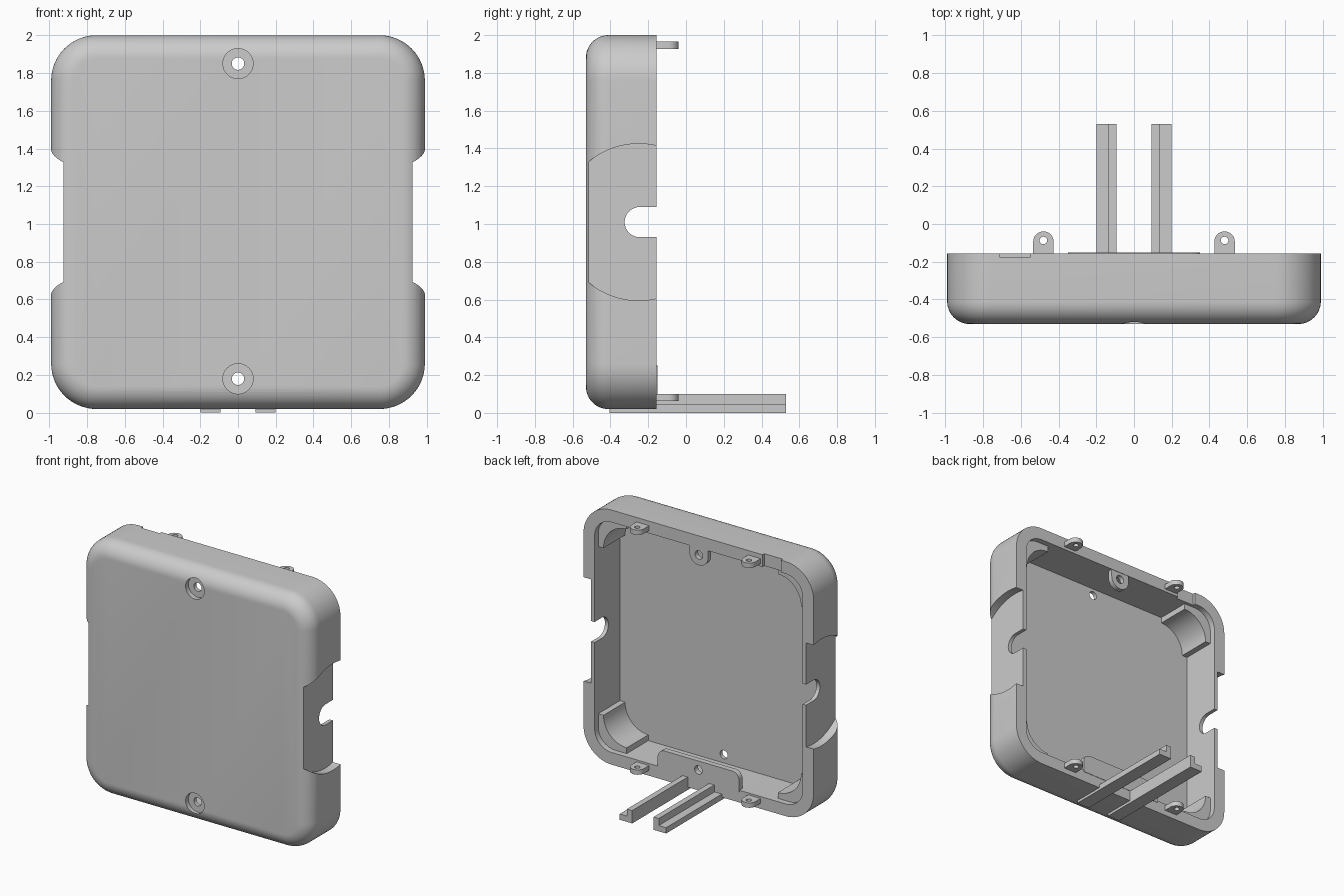
import bpy, bmesh, math

old = bpy.data.objects.get("Cube")
if old:
    bpy.data.objects.remove(old, do_unlink=True)

grey = bpy.data.materials.new("light_grey_plastic")
grey.use_nodes = True
grey.diffuse_color = (0.6, 0.6, 0.6, 1)
grey.node_tree.nodes["Principled BSDF"].inputs["Base Color"].default_value = (0.6, 0.6, 0.6, 1)

MID = 1.01                      # height of the case centre
BACK, FRONT, FLOOR = -0.155, -0.53, -0.465
HOLES = (0.18, 1.85)            # heights of the two screws


def arc(cx, cy, r, a0, a1, n=16):
    return [(cx + r * math.cos(math.radians(a0 + (a1 - a0) * i / n)),
             cy + r * math.sin(math.radians(a0 + (a1 - a0) * i / n))) for i in range(n + 1)]


def circle(cx, cy, r, n=48):
    return arc(cx, cy, r, 0, 360, n)[:-1]


def rect(x0, x1, y0, y1):
    return [(x0, y0), (x1, y0), (x1, y1), (x0, y1)]


def rounded(x0, x1, y0, y1, r):
    return (arc(x1 - r, y1 - r, r, 0, 90) + arc(x0 + r, y1 - r, r, 90, 180)
            + arc(x0 + r, y0 + r, r, 180, 270) + arc(x1 - r, y0 + r, r, 270, 360))


def loft(name, layers, axis):
    """Skin a stack of (offset, outline) layers along an axis and cap both ends."""
    place = {"x": lambda t, a, b: (t, a, b),
             "y": lambda t, a, b: (a, t, b),
             "z": lambda t, a, b: (a, b, t)}[axis]
    bm = bmesh.new()
    rings = [[bm.verts.new(place(t, a, b)) for a, b in pts] for t, pts in layers]
    for low, high in zip(rings, rings[1:]):
        for i in range(len(low)):
            j = (i + 1) % len(low)
            bm.faces.new((low[i], low[j], high[j], high[i]))
    bm.faces.new(rings[0])
    bm.faces.new(rings[-1])
    bmesh.ops.recalc_face_normals(bm, faces=bm.faces)
    mesh = bpy.data.meshes.new(name)
    bm.to_mesh(mesh)
    bm.free()
    mesh.materials.append(grey)
    ob = bpy.data.objects.new(name, mesh)
    bpy.context.collection.objects.link(ob)
    return ob


def prism(name, pts, axis, lo, hi):
    return loft(name, [(lo, pts), (hi, pts)], axis)


def activate(ob):
    bpy.ops.object.select_all(action="DESELECT")
    ob.select_set(True)
    bpy.context.view_layer.objects.active = ob


def cut(ob, pts, axis, lo, hi):
    tool = prism("cutter", pts, axis, lo, hi)
    tool.hide_render = True
    mod = ob.modifiers.new("cut", "BOOLEAN")
    mod.operation, mod.solver, mod.object = "DIFFERENCE", "EXACT", tool
    activate(ob)
    bpy.ops.object.modifier_apply(modifier=mod.name)
    bpy.data.objects.remove(tool, do_unlink=True)


# Case shell with a rounded front edge
fillet, layers = 0.12, []
for i in range(13):
    a = math.pi / 2 * i / 12
    o = fillet * (1 - math.sin(a))
    layers.append((FRONT + fillet * (1 - math.cos(a)),
                   rounded(-0.99 + o, 0.99 - o, 0.02 + o, 2 - o, 0.24 - o)))
layers.append((BACK, layers[-1][1]))
shell = loft("case_shell", layers, "y")

# Open back, side grips and cable slots
cut(shell, rounded(-0.895, 0.895, 0.115, 1.905, 0.145), "y", FLOOR, 0)
for lo, hi in ((-1.2, -0.925), (0.925, 1.2)):
    cut(shell, circle(-0.25, MID, 0.415, 96), "x", lo, hi)
slot = arc(-0.245, MID, 0.08, 90, 270) + [(0, MID - 0.08), (0, MID + 0.08)]
cut(shell, slot, "x", -1.2, 1.2)

# Shallow notch in the top rim
cut(shell, rect(-0.71, -0.55, -0.177, 0), "z", 1.85, 2.1)

# Counterbored screw holes through the front
for z in HOLES:
    cut(shell, circle(0, z, 0.08), "y", -0.7, FRONT + 0.035)
    cut(shell, circle(0, z, 0.033), "y", -0.7, -0.4)

parts = [shell]

# Corner fillers with hollow inner faces
for sx, side in ((1, "left"), (-1, "right")):
    for sz, level in ((1, "upper"), (-1, "lower")):
        pts = arc(0.65, 0.65, 0.2, 0, 90) + [(0.65, 0.9), (0.9, 0.9), (0.9, 0.65)]
        pts = [(sx * a, MID + sz * b) for a, b in pts]
        parts.append(prism(f"{level}_{side}_corner_filler", pts, "y", FLOOR - 0.01, -0.2))

# Screw tabs behind the front holes
top_tab = prism("upper_screw_tab", arc(0, HOLES[1], 0.08, 180, 360)
                + [(0.08, 1.92), (-0.08, 1.92)], "y", -0.195, BACK - 0.003)
plate = prism("lower_screw_plate", arc(0.29, 0.19, 0.06, 0, 90) + arc(-0.29, 0.19, 0.06, 90, 180)
              + [(-0.35, 0.1), (0.35, 0.1)], "y", -0.195, BACK + 0.003)
for ob, z in ((top_tab, HOLES[1]), (plate, HOLES[0])):
    cut(ob, circle(0, z, 0.033), "y", -0.4, 0)
    parts.append(ob)

# Rear mounting ears
for x, side in ((0.48, "left"), (-0.48, "right")):
    for z, level in ((1.927, "upper"), (0.062, "lower")):
        pts = arc(x, -0.093, 0.054, 0, 180) + [(x - 0.054, -0.19), (x + 0.054, -0.19)]
        ear = prism(f"{level}_{side}_ear", pts, "z", z, z + 0.038)
        cut(ear, circle(x, -0.087, 0.02, 32), "z", z - 0.1, z + 0.1)
        parts.append(ear)

# Stepped rails reaching out behind the case
for s, side in ((1, "left"), (-1, "right")):
    pts = [(0.092, 0), (0.2, 0), (0.2, 0.045), (0.137, 0.045), (0.137, 0.1), (0.092, 0.1)]
    parts.append(prism(f"{side}_rail", [(s * a, b) for a, b in pts], "y", -0.405, 0.53))

for ob in parts:
    activate(ob)
    bpy.ops.object.shade_smooth_by_angle(angle=math.radians(30))
